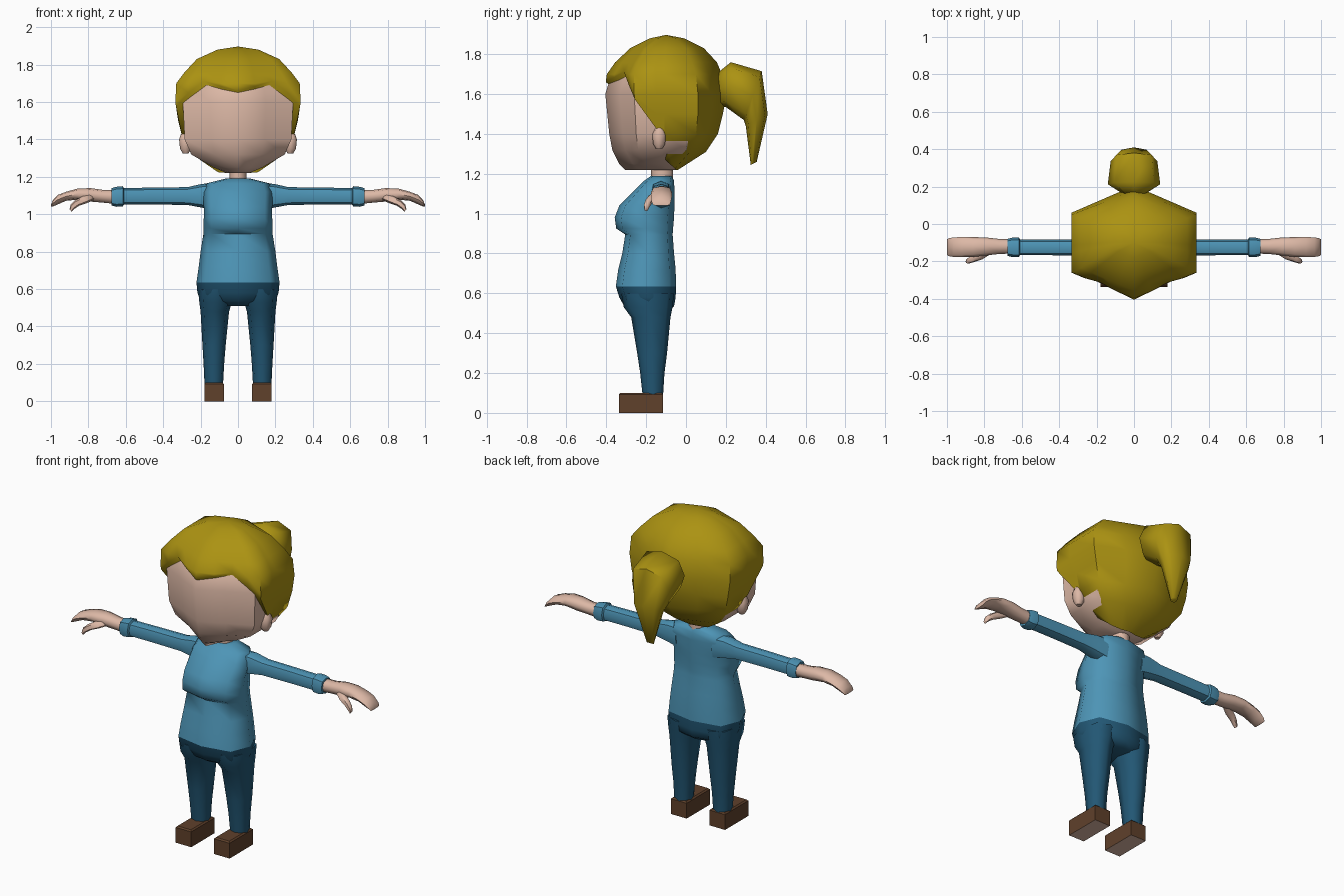
import bpy, bmesh, math
from mathutils import Vector as V

if "Cube" in bpy.data.objects:
    bpy.data.objects.remove(bpy.data.objects["Cube"])


def material(name, rgb):
    m = bpy.data.materials.new(name)
    m.diffuse_color = (*rgb, 1)
    m.use_nodes = True
    m.node_tree.nodes["Principled BSDF"].inputs["Base Color"].default_value = m.diffuse_color
    return m


SKIN = material("skin", (0.72, 0.48, 0.38))
HAIR = material("blonde hair", (0.41, 0.29, 0.006))
SHIRT = material("blue shirt", (0.075, 0.30, 0.47))
PANTS = material("navy trousers", (0.016, 0.095, 0.175))
SHOE = material("brown leather", (0.115, 0.052, 0.024))


def finish(name, bm, mats, mirror=False, angle=60):
    bmesh.ops.remove_doubles(bm, verts=bm.verts, dist=0.0005)
    bmesh.ops.dissolve_degenerate(bm, edges=bm.edges, dist=0.0002)
    bmesh.ops.recalc_face_normals(bm, faces=bm.faces)
    me = bpy.data.meshes.new(name)
    bm.to_mesh(me)
    bm.free()
    ob = bpy.data.objects.new(name, me)
    bpy.context.collection.objects.link(ob)
    for m in mats:
        me.materials.append(m)
    bpy.ops.object.select_all(action='DESELECT')
    ob.select_set(True)
    bpy.context.view_layer.objects.active = ob
    bpy.ops.object.shade_smooth_by_angle(angle=math.radians(angle))
    if mirror:
        ob.modifiers.new("mirror", 'MIRROR')
    return ob


def section(a, b, w, n=8, square=0.8):
    """Closed ring running through a and b, with half-width vector w."""
    a, b, w = V(a), V(b), V(w)
    c, h = (a + b) / 2, (a - b) / 2
    pts = []
    for i in range(n):
        t = 2 * math.pi * i / n
        f = [math.copysign(abs(k) ** square, k) if abs(k) > 1e-6 else 0
             for k in (math.cos(t), math.sin(t))]
        pts.append(c + h * f[0] + w * f[1])
    return pts


def loft(name, rings, mat, mirror=False, angle=60):
    bm = bmesh.new()
    rows = [[bm.verts.new(p) for p in r] for r in rings]
    n = len(rows[0])
    for r, s in zip(rows, rows[1:]):
        for i in range(n):
            j = (i + 1) % n
            bm.faces.new((r[i], r[j], s[j], s[i]))
    bm.faces.new(rows[0])
    bm.faces.new(rows[-1])
    return finish(name, bm, [mat], mirror, angle)


# Six-cornered head surface: rows of z, half width, then y of
# front corner, side front corner, side back corner, back corner
def head_point(table, z, u):
    for p, q in zip(table, table[1:]):
        if q[0] <= z <= p[0]:
            k = (p[0] - z) / (p[0] - q[0])
            x, yf, ysf, ysb, yb = [a + (b - a) * k for a, b in zip(p[1:], q[1:])]
            break
    corners = [V((0, yf, z)), V((x, ysf, z)), V((x, ysb, z)), V((0, yb, z))]
    s = -1 if u < 0 else 1
    u = abs(u)
    i = min(int(u), 2)
    p = corners[i].lerp(corners[i + 1], u - i)
    p.x *= s
    return p


head_table = [(1.76, .18, -.32, -.2, 0, .08), (1.70, .27, -.375, -.24, .02, .13),
              (1.60, .295, -.405, -.26, .03, .15), (1.40, .285, -.385, -.25, .02, .12),
              (1.32, .25, -.37, -.24, 0, .06), (1.25, .13, -.335, -.2, -.06, -.02),
              (1.22, .06, -.305, -.16, -.08, -.05)]
hair_table = [(1.897, 0, -.1, -.1, -.1, -.1), (1.88, .11, -.18, -.14, -.05, -.01),
              (1.83, .22, -.28, -.2, 0, .09), (1.76, .285, -.355, -.235, .03, .155),
              (1.70, .33, -.397, -.26, .05, .18), (1.60, .335, -.412, -.26, .06, .205),
              (1.50, .32, -.40, -.25, .06, .185), (1.40, .295, -.39, -.25, .05, .16),
              (1.31, .23, -.37, -.2, .02, .1), (1.22, .10, -.31, -.16, -.06, -.04)]

# Head and face
half = [0, .5, 1, 1.5, 2, 2.5, 3]
us = half + [-u for u in half[-2:0:-1]]
loft("head", [[head_point(head_table, r[0], u) for u in us] for r in head_table], SKIN)

# Hair cap: each column stops at its own hairline height
hairline = {0: 1.66, .28: 1.685, .57: 1.713, .8: 1.65, 1: 1.575, 1.35: 1.42,
            1.46: 1.415, 1.48: 1.27, 2: 1.225, 2.5: 1.22, 3: 1.22}
half = list(hairline)
us = half + [-u for u in half[-2:0:-1]]
bm = bmesh.new()
rows = [[bm.verts.new(head_point(hair_table, max(r[0], hairline[abs(u)]), u)) for u in us]
        for r in hair_table]
rows.append([bm.verts.new((0, -.1, 1.45)) for u in us])   # closes the inside
for r, s in zip(rows, rows[1:]):
    for i in range(len(us)):
        j = (i + 1) % len(us)
        bm.faces.new((r[i], r[j], s[j], s[i]))
finish("hair", bm, [HAIR])

# Ponytail: outer y,z, inner y,z, half width
tail = [(.15, 1.70, .16, 1.54, .05), (.225, 1.76, .20, 1.535, .14),
        (.38, 1.715, .29, 1.47, .125), (.41, 1.50, .30, 1.44, .09),
        (.355, 1.26, .325, 1.245, .02)]
loft("ponytail", [section((0, a, b), (0, c, d), (w, 0, 0)) for a, b, c, d, w in tail], HAIR)

# Ears
ears = [(1.43, -.155, -.115, .025), (1.40, -.17, -.10, .035), (1.35, -.165, -.105, .03),
        (1.325, -.15, -.12, .015)]
loft("ears", [section((.28, f, z), (.28, b, z), (w, 0, 0)) for z, f, b, w in ears], SKIN, True)

# Neck
loft("neck", [section((0, -.175, z), (0, -.065, z), (.045, 0, 0)) for z in (1.15, 1.26)], SKIN)

# Shirt body: z, front y, back y, half width
torso = [(1.19, -.175, -.07, .07), (1.165, -.21, -.06, .17), (1.12, -.255, -.058, .187),
         (1.04, -.335, -.058, .183), (.98, -.358, -.06, .183), (.925, -.35, -.065, .185),
         (.895, -.305, -.067, .185), (.80, -.32, -.06, .20), (.72, -.34, -.052, .21),
         (.635, -.352, -.05, .222)]
loft("shirt", [section((0, f, z), (0, b, z), (w, 0, 0), square=.7) for z, f, b, w in torso], SHIRT)

# Sleeves with cuffs: x, top z, bottom z, y half width
sleeve = [(.12, 1.165, 1.02, .055), (.19, 1.163, 1.035, .05), (.27, 1.145, 1.05, .043),
          (.45, 1.143, 1.052, .042), (.61, 1.14, 1.052, .042), (.615, 1.15, 1.043, .052),
          (.65, 1.147, 1.04, .052), (.675, 1.14, 1.047, .046)]
loft("sleeves", [section((x, -.125, t), (x, -.125, b), (0, w, 0)) for x, t, b, w in sleeve],
     SHIRT, True, 45)

# Hands: x, top z, bottom z, y centre, y half width
hand = [(.65, 1.13, 1.055, -.12, .038), (.72, 1.13, 1.062, -.12, .04),
        (.79, 1.14, 1.068, -.12, .048), (.86, 1.137, 1.078, -.123, .053),
        (.92, 1.12, 1.072, -.123, .054), (.965, 1.103, 1.052, -.124, .052),
        (.99, 1.075, 1.042, -.124, .048), (1.0, 1.05, 1.04, -.124, .042)]
loft("hands", [section((x, y, t), (x, y, b), (0, w, 0)) for x, t, b, y, w in hand], SKIN, True)

# Thumbs: x, y, z, radius
thumb = [(.78, -.145, 1.095, .022), (.82, -.17, 1.078, .022), (.86, -.187, 1.06, .018),
         (.885, -.197, 1.04, .015), (.895, -.20, 1.02, .009)]
loft("thumbs", [section((x + r * .6, y, z + r * .8), (x - r * .6, y, z - r * .8), (0, r, 0), 6)
                for x, y, z, r in thumb], SKIN, True)

# Trouser hips and legs
hips = [(.635, -.352, -.05, .222), (.58, -.335, -.052, .217), (.535, -.31, -.06, .20),
        (.51, -.27, -.09, .10)]
loft("trouser_hips", [section((0, f, z), (0, b, z), (w, 0, 0), square=.7)
                      for z, f, b, w in hips], PANTS)
# z, front y, back y, inner x, outer x
leg = [(.60, -.325, -.06, .02, .212), (.53, -.312, -.068, .032, .207),
       (.48, -.275, -.078, .048, .20), (.30, -.245, -.095, .066, .19),
       (.20, -.23, -.108, .074, .184), (.09, -.218, -.115, .08, .179)]
loft("trouser_legs", [section(((i + o) / 2, f, z), ((i + o) / 2, b, z), ((o - i) / 2, 0, 0))
                      for z, f, b, i, o in leg], PANTS, True)

# Shoes with pale soles
bm = bmesh.new()
bmesh.ops.create_cube(bm, size=1)
for v in bm.verts:
    v.co = (.128 + v.co.x * .104, -.226 + v.co.y * .222, .05 + v.co.z * .1)
top = [e for e in bm.edges if all(v.co.z > .09 for v in e.verts)]
bmesh.ops.bevel(bm, geom=top, offset=.008, segments=1, affect='EDGES')
bm.normal_update()
for f in bm.faces:
    f.material_index = 1 if f.normal.z < -.9 else 0
finish("shoes", bm, [SHOE, SKIN], True, 30)
